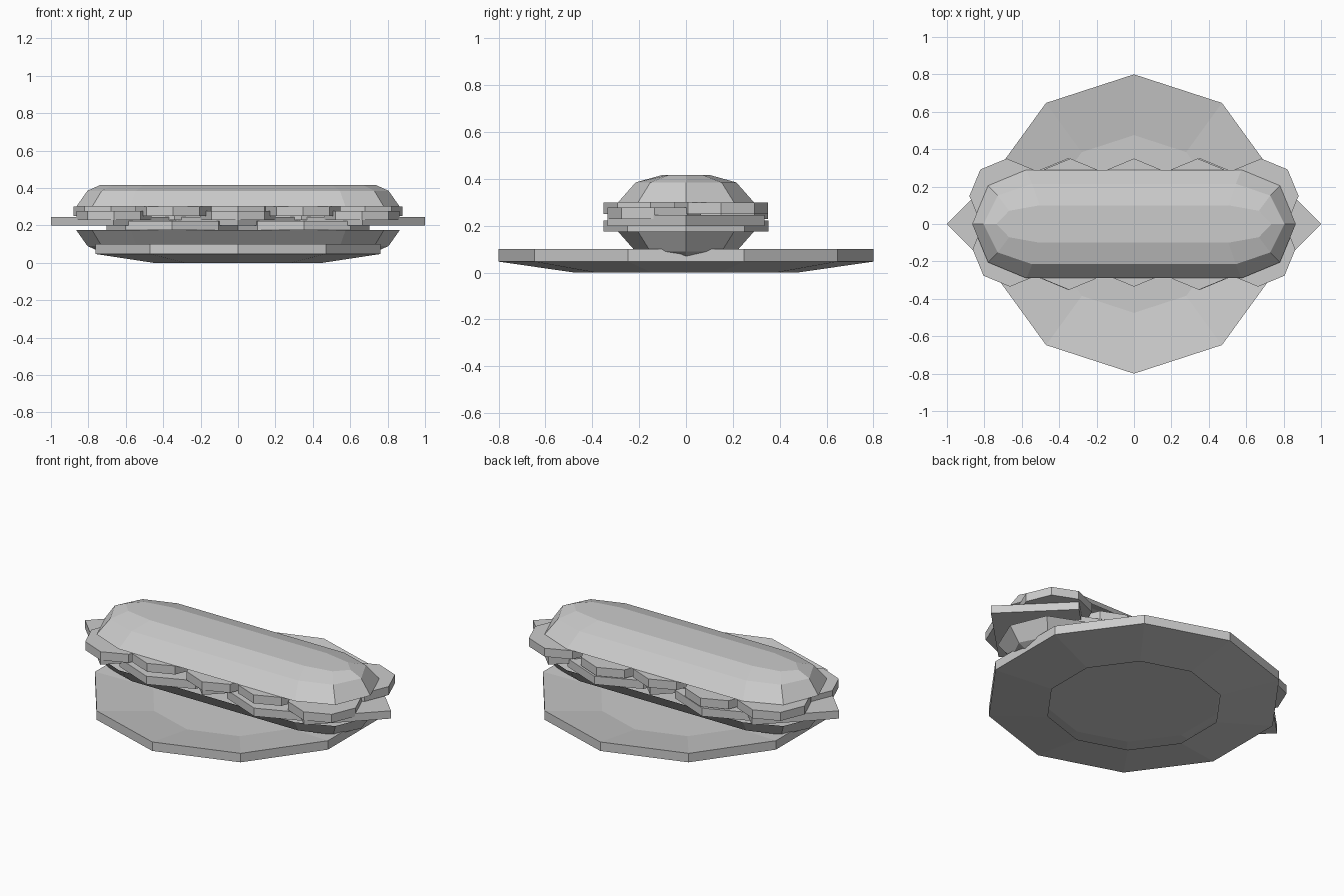
import bpy
import math

if "Cube" in bpy.data.objects:
    bpy.data.objects.remove(bpy.data.objects["Cube"])


def loft(name, rings, bottom=True, top=True):
    """Shell from stacked rings with equal vertex counts, bottom to top, ends optionally capped."""
    n = len(rings[0])
    verts = [v for ring in rings for v in ring]
    faces = []
    for k in range(len(rings) - 1):
        for i in range(n):
            j = (i + 1) % n
            faces.append((k * n + i, k * n + j, (k + 1) * n + j, (k + 1) * n + i))
    if bottom:
        faces.append(tuple(reversed(range(n))))
    if top:
        faces.append(tuple(range((len(rings) - 1) * n, len(rings) * n)))
    mesh = bpy.data.meshes.new(name)
    mesh.from_pydata(verts, [], faces)
    obj = bpy.data.objects.new(name, mesh)
    bpy.context.collection.objects.link(obj)
    return obj


def polygon(sides, r, z, x=0, y=0, turn=0):
    return [(x + r * math.cos(turn + math.tau * i / sides),
             y + r * math.sin(turn + math.tau * i / sides), z) for i in range(sides)]


def slice_disc(name, sides, r, x, y, z0, z1):
    return loft(name, [polygon(sides, r, z, x, y) for z in (z0, z1)])


def long_ring(straight, rx, ry, z):
    """Stretched oval: two half-octagon ends joined by straight sides."""
    ring = []
    for side, start in ((1, -90), (-1, 90)):
        for i in range(5):
            a = math.radians(start + 45 * i)
            ring.append((side * straight + rx * math.cos(a), ry * math.sin(a), z))
    return ring


# Shallow ten-sided plate with a dished top, open underneath
loft("plate", [polygon(10, r, z, turn=math.pi / 2) for r, z in
               ((0.475, 0), (0.8, 0.047), (0.8, 0.1), (0.475, 0.05))], bottom=False)

# Two hollow bread halves, open towards the filling, the lower one upside down
profile = [(0.575, 0.29, 0.29, 0), (0.545, 0.26, 0.215, 0.085), (0.505, 0.23, 0.1, 0.117)]
loft("top_bun", [long_ring(s, rx, ry, 0.3 + h) for s, rx, ry, h in profile], bottom=False)
loft("bottom_bun", [long_ring(s, rx, ry, 0.175 - h) for s, rx, ry, h in reversed(profile)],
     top=False)

# Tomato slices
for x in (-0.352, 0.352):
    slice_disc("tomato_slice", 8, 0.352, x, 0, 0.175, 0.223)

# Square cheese slices set corner to corner
for x in (-0.665, 0, 0.665):
    slice_disc("cheese_slice", 4, 0.335, x, 0, 0.2, 0.246)

# Two staggered rows of small round slices
for i in range(-2, 3):
    odd = i % 2
    x = 0.34 * i
    slice_disc("back_pickle", 8, 0.2, x, 0.15, *((0.228, 0.278) if odd else (0.25, 0.3)))
    slice_disc("front_pickle", 8, 0.2, x * (1.02 if odd else 0.975), -0.152 if odd else -0.135,
               *((0.25, 0.3) if odd else (0.228, 0.278)))
